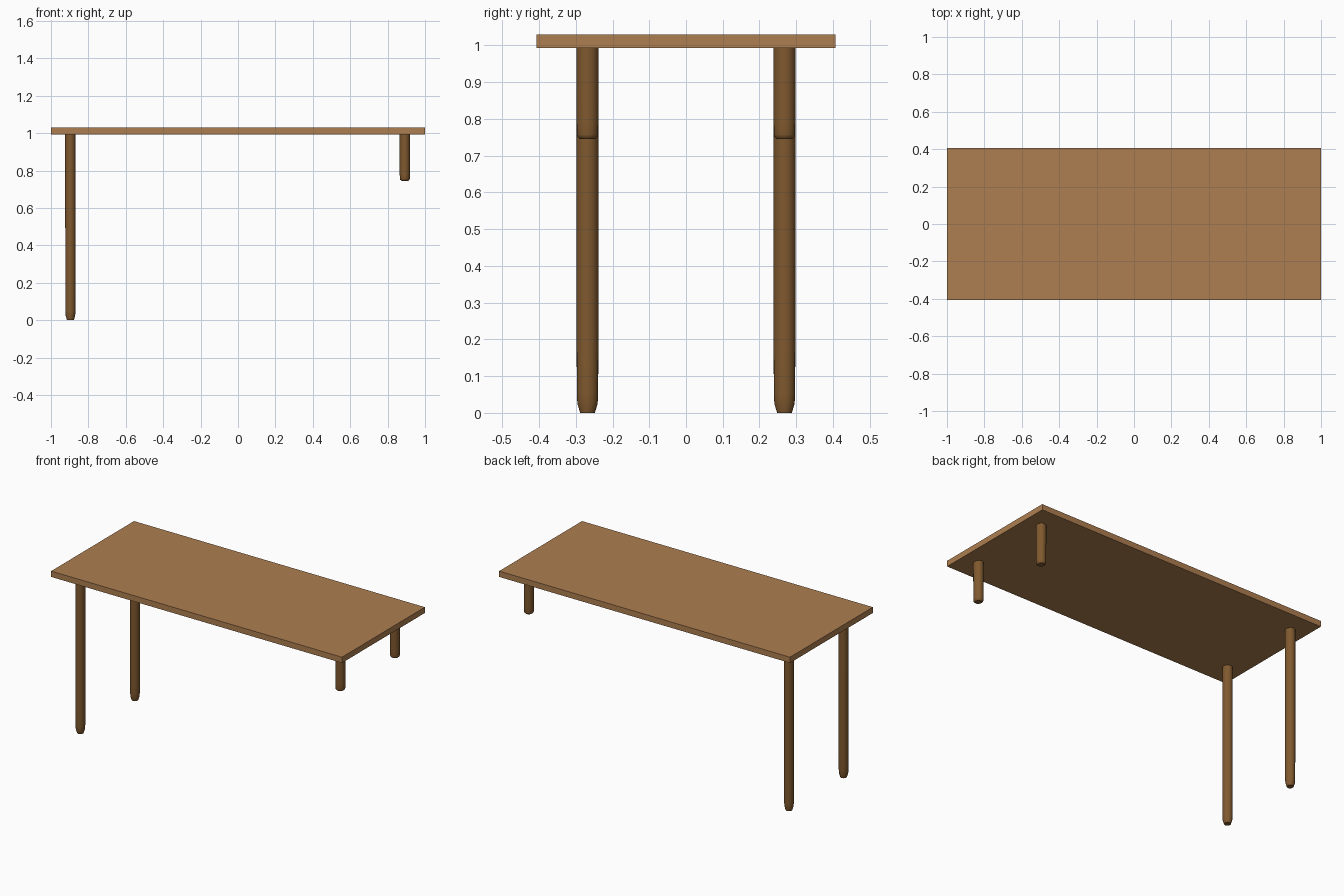
import bpy, bmesh, math

if "Cube" in bpy.data.objects:
    bpy.data.objects.remove(bpy.data.objects["Cube"])


def material(name, rgb):
    m = bpy.data.materials.new(name)
    m.diffuse_color = (*rgb, 1)
    m.use_nodes = True
    m.node_tree.nodes["Principled BSDF"].inputs["Base Color"].default_value = m.diffuse_color
    return m


top_wood = material("light wood", (0.42, 0.21, 0.08))
leg_wood = material("dark wood", (0.215, 0.10, 0.028))


def add_object(name, bm, mat):
    me = bpy.data.meshes.new(name)
    bm.to_mesh(me)
    bm.free()
    me.materials.append(mat)
    ob = bpy.data.objects.new(name, me)
    bpy.context.collection.objects.link(ob)
    return ob


# Table top: thin slab
bm = bmesh.new()
bmesh.ops.create_cube(bm, size=1)
bmesh.ops.scale(bm, vec=(2.0, 0.814, 0.036), verts=bm.verts)
bmesh.ops.translate(bm, vec=(0, 0, 1.011), verts=bm.verts)
add_object("table_top", bm, top_wood)


# Round leg with a narrowed foot; the short legs are squashed versions
def leg(name, x, y, z0, z1, sides=24):
    bm = bmesh.new()
    profile = [(0.020, 0.0), (0.0275, 0.025), (0.029, 0.05), (0.0295, 0.18), (0.030, 1.0)]
    rings = []
    for r, t in profile:
        rings.append([bm.verts.new((x + r * 0.93 * math.cos(a), y + r * math.sin(a),
                                    z0 + t * (z1 - z0)))
                      for a in (2 * math.pi * i / sides for i in range(sides))])
    for lo, hi in zip(rings, rings[1:]):
        for i in range(sides):
            j = (i + 1) % sides
            bm.faces.new((lo[i], lo[j], hi[j], hi[i]))
    bm.faces.new(rings[0][::-1])
    bm.faces.new(rings[-1])
    ob = add_object(name, bm, leg_wood)
    bpy.ops.object.select_all(action='DESELECT')
    bpy.context.view_layer.objects.active = ob
    ob.select_set(True)
    bpy.ops.object.shade_smooth_by_angle(angle=math.radians(40))


# Long legs on the left, short legs on the right
for side, y in (("front", -0.268), ("back", 0.268)):
    leg(f"long_{side}_leg", -0.896, y, 0.0, 0.995)
    leg(f"short_{side}_leg", 0.892, y, 0.745, 0.995)
